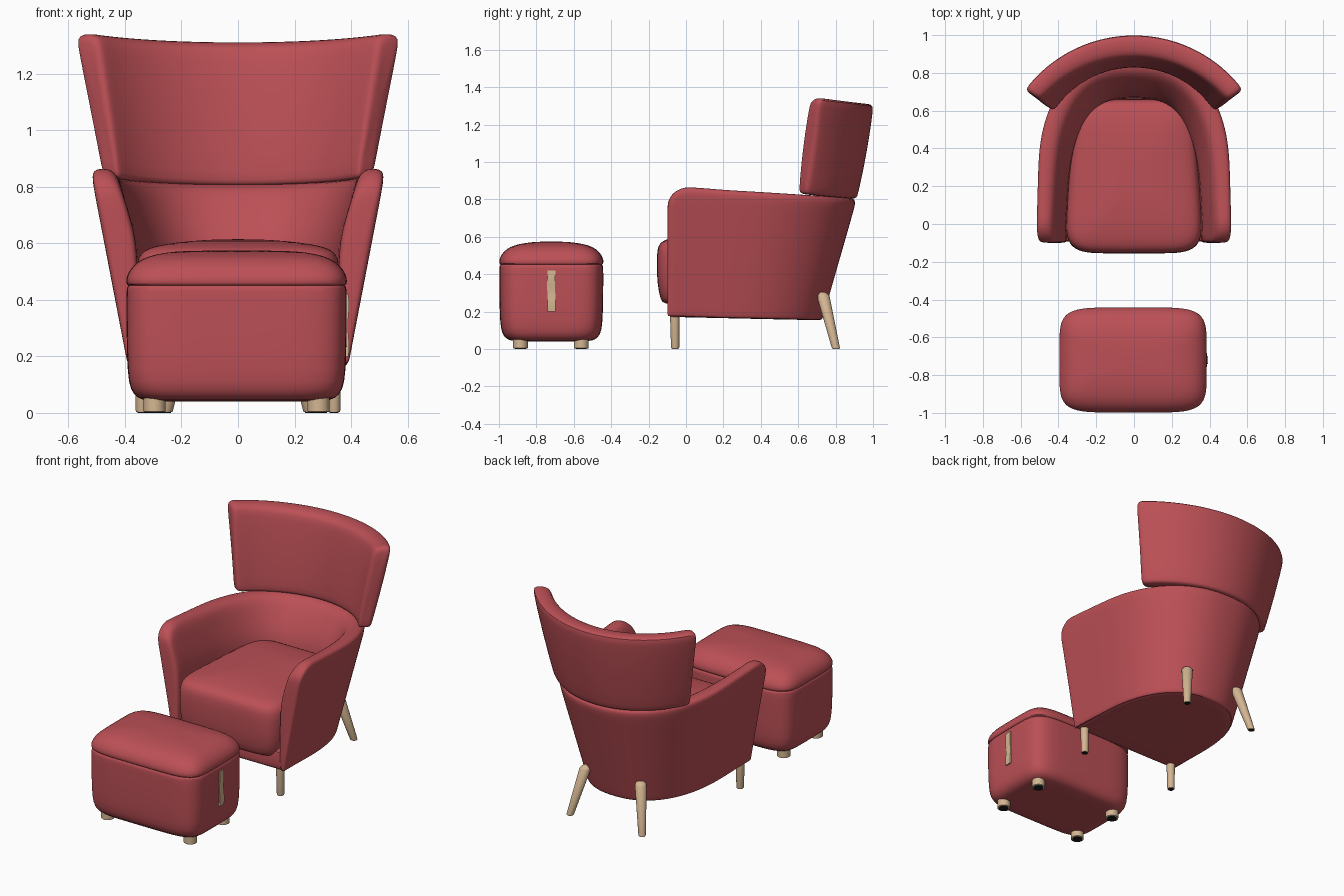
import bpy, bmesh, math
from mathutils import Vector

if "Cube" in bpy.data.objects:
    bpy.data.objects.remove(bpy.data.objects["Cube"])


def material(name, rgb):
    m = bpy.data.materials.new(name)
    m.diffuse_color = (*rgb, 1)
    m.use_nodes = True
    m.node_tree.nodes["Principled BSDF"].inputs["Base Color"].default_value = m.diffuse_color
    return m


RED = material("red fabric", (0.50, 0.08, 0.093))
WOOD = material("pale wood", (0.66, 0.47, 0.29))
BLACK = material("black glide", (0.01, 0.01, 0.01))


def loft(name, rings, mat, subdiv=1):
    """Skin a list of closed rings, cap both ends."""
    bm = bmesh.new()
    vs = [[bm.verts.new(p) for p in r] for r in rings]
    n = len(rings[0])
    for a, b in zip(vs, vs[1:]):
        for i in range(n):
            bm.faces.new((a[i], a[(i + 1) % n], b[(i + 1) % n], b[i]))
    bm.faces.new(vs[0])
    bm.faces.new(vs[-1])
    bmesh.ops.recalc_face_normals(bm, faces=bm.faces)
    me = bpy.data.meshes.new(name)
    bm.to_mesh(me)
    bm.free()
    ob = bpy.data.objects.new(name, me)
    bpy.context.collection.objects.link(ob)
    me.materials.append(mat)
    if subdiv:
        s = ob.modifiers.new("smooth", 'SUBSURF')
        s.levels = s.render_levels = subdiv
    bpy.ops.object.select_all(action='DESELECT')
    bpy.context.view_layer.objects.active = ob
    ob.select_set(True)
    bpy.ops.object.shade_smooth_by_angle(angle=math.radians(50))
    return ob


# ---- chair shell: U-shaped wall, outer and inner plan vary with height
def u_point(st, w, yc, yb, n, taper):
    if st >= 1:
        a = (st - 1) * math.pi / 2
        x, y = max(0, math.cos(a)) ** (2 / n), yc + (yb - yc) * math.sin(a) ** (2 / n)
    else:
        x, y = 1, -0.1 + st if st < 0.13 else 0.03 + (yc - 0.03) * (st - 0.13) / 0.87
    return Vector((w * x * (1 - taper * (y + 0.1)), y))


def outer(st, z):
    q = (z - 0.2) / 0.64
    return u_point(st, 0.397 + 0.123 * q, 0.2 + 0.1 * q, 0.742 + 0.183 * q, 2.3, 0.03)


def inner(st, z):
    r = max(0, (z - 0.6) / 0.23)
    return u_point(st, 0.355 + 0.07 * r, 0.08 + 0.1 * r, 0.665 + 0.145 * r, 2.7, 0.08)


def z_bottom(y):
    return 0.175 - 0.02 * (y + 0.1)


SHELL = [(0.06, 0), (0, 0.02), (0, 0.06), (0, 0.3), (0, 0.6), (0, 0.85), (0, 0.94), (0.06, 0.975),
         (0.2, 0.993), (0.5, 1), (0.8, 0.992), (0.94, 0.965), (1, 0.92), (1, 0.8), (1, 0.65),
         (1, 0.4), (1, 0.05), (0.5, 0)]
SHRINK = {0: 0.55, 0.004: 0.8, 0.014: 0.96}
STATIONS = [0, 0.004, 0.014, 0.035, 0.07, 0.11, 0.2, 0.4, 0.6, 0.8] + [1 + i / 16 for i in range(17)]


def shell_ring(st, side):
    y = outer(st, 0.83).y
    d = max(0, 0.11 - (y + 0.1))
    zt = 0.868 - 0.062 * max(0, y) - (0.11 - math.sqrt(max(0, 0.0121 - d * d)))
    zb = z_bottom(y)
    ring = []
    for k, t in SHELL:
        z = zb + (zt - zb) * t
        k = 0.5 + (k - 0.5) * SHRINK.get(st, 1)
        p = outer(st, z).lerp(inner(st, z), k)
        ring.append((p.x * side, p.y, z))
    return ring


loft("arms_and_back", [shell_ring(s, 1) for s in STATIONS] +
     [shell_ring(s, -1) for s in reversed(STATIONS[:-1])], RED)

# ---- seat base closing the underside
rings = []
for h, s in [(-0.004, 0.9), (-0.003, 0.96), (0.008, 0.985), (0.05, 0.99), (0.12, 0.98), (0.13, 0.94)]:
    right = []
    for st in STATIONS:
        y = outer(st, 0.2).y
        z = z_bottom(y) + h
        p = outer(st, z)
        right.append((p.x * s, 0.3 + (p.y - 0.3) * s, z))
    rings.append(right + [(-x, y, z) for x, y, z in reversed(right[:-1])])
loft("seat_base", rings, RED)


# ---- superellipse pads: seat cushion and footstool
def pad(name, cx, cy, w, d, n, rows, taper=0.0, steps=56):
    rings = []
    for z, inset in rows:
        ring = []
        for i in range(steps):
            a = 2 * math.pi * i / steps
            c, s = math.cos(a), math.sin(a)
            sx = math.copysign(abs(c) ** (2 / n), c)
            sy = math.copysign(abs(s) ** (2 / n), s)
            ring.append((cx + (w - inset) * sx * (1 - taper * sy), cy + (d - inset) * sy, z))
        rings.append(ring)
    return loft(name, rings, RED)


pad("seat_cushion", 0, 0.253, 0.347, 0.41, 6,
    [(0.24, 0.1), (0.242, 0.04), (0.26, 0.02), (0.35, 0.003), (0.45, 0), (0.53, 0.002), (0.565, 0.015),
     (0.585, 0.045), (0.598, 0.1), (0.608, 0.18), (0.615, 0.28)], taper=0.085)
pad("footstool_body", -0.005, -0.72, 0.39, 0.278, 5.5,
    [(0.041, 0.15), (0.041, 0.08), (0.05, 0.04), (0.08, 0.014), (0.14, 0.003), (0.3, 0), (0.42, 0),
     (0.447, 0.001), (0.455, 0.01), (0.457, 0.06)])
pad("footstool_lid", -0.005, -0.72, 0.392, 0.28, 5.5,
    [(0.448, 0.06), (0.449, 0.01), (0.455, 0.002), (0.475, 0.0), (0.505, 0.012), (0.535, 0.04),
     (0.555, 0.08), (0.568, 0.14), (0.575, 0.22)])

# ---- pull strap on the right side of the footstool
rings = []
for i in range(13):
    z = 0.2 + 0.22 * i / 12
    y = -0.72 + 0.0015 * math.sin(i * 0.6)
    x = 0.391 + 0.002 * math.sin(i * 0.8)
    rings.append([(0.377, y - 0.021, z), (x, y - 0.021, z), (x, y + 0.021, z), (0.377, y + 0.021, z)])
loft("footstool_strap", rings, WOOD, 0)


# ---- winged headrest
def arc(u, chord, y_mid, sag):
    R = (chord ** 2 + sag ** 2) / (2 * sag)
    a = u * math.asin(chord / R)
    return Vector((R * math.sin(a), y_mid - R + R * math.cos(a)))


HEAD = [(0.2, 0), (0.05, 0.012), (0, 0.04), (0, 0.35), (0, 0.65), (0, 0.94), (0.05, 0.98), (0.2, 0.998),
        (0.5, 1.003), (0.8, 0.99), (0.95, 0.96), (1, 0.91), (1, 0.65), (1, 0.35), (1, 0.06),
        (0.94, 0.018), (0.8, 0)]
half = [(i / 12 * 0.94, 1, 0) for i in range(13)] + [(0.97, 0.96, 0.004), (0.99, 0.82, 0.016), (1, 0.55, 0.04)]
rings = []
for u, ks, trim in [(-u, k, t) for u, k, t in reversed(half[1:])] + half:
    zt, zb = 1.311 + 0.034 * u * u - trim, 0.803 + 0.026 * u * u + trim * 0.5
    ring = []
    for k, t in HEAD:
        k = 0.5 + (k - 0.5) * ks
        po = arc(u, 0.485 + 0.1 * t, 0.915 + 0.12 * t - 0.03 * t * t, 0.275 + 0.018 * t)
        pi = arc(u, 0.42 + 0.08 * t, 0.825 + 0.02 * t + 0.04 * t * t, 0.23)
        p = po.lerp(pi, k)
        ring.append((p.x, p.y, zb + (zt - zb) * t))
    rings.append(ring)
loft("winged_headrest", rings, RED)


# ---- round wooden legs with black glides
def leg(name, foot, top, r0, r1, dome=0.0):
    foot, top = Vector(foot), Vector(top)
    rows = [(0, r0 * 0.93), (0.03, r0), (1, r1)]
    if dome:
        rows += [(1 + dome * 0.6, r1 * 0.8), (1 + dome, r1 * 0.4)]

    def circle(c, r):
        return [(c.x + r * math.cos(a), c.y + r * math.sin(a), c.z)
                for a in (2 * math.pi * i / 24 for i in range(24))]
    loft(name, [circle(foot.lerp(top, f), r) for f, r in rows], WOOD, 0)
    base = Vector((foot.x, foot.y, 0))
    loft(name + "_glide", [circle(base, r0 * 0.75), circle(foot + Vector((0, 0, 0.002)), r0 * 0.75)], BLACK, 0)


for side, label in ((1, "right"), (-1, "left")):
    leg("front_leg_" + label, (0.34 * side, -0.058, 0.003), (0.34 * side, -0.06, 0.2), 0.022, 0.026)
    leg("rear_leg_" + label, (0.253 * side, 0.802, 0.003), (0.195 * side, 0.733, 0.285), 0.022, 0.034, 0.07)
    for y, end in ((-0.885, "front"), (-0.56, "rear")):
        x = 0.29 * side - 0.005
        leg("footstool_%s_leg_%s" % (end, label), (x, y, 0.003), (x, y, 0.06), 0.039, 0.039)
